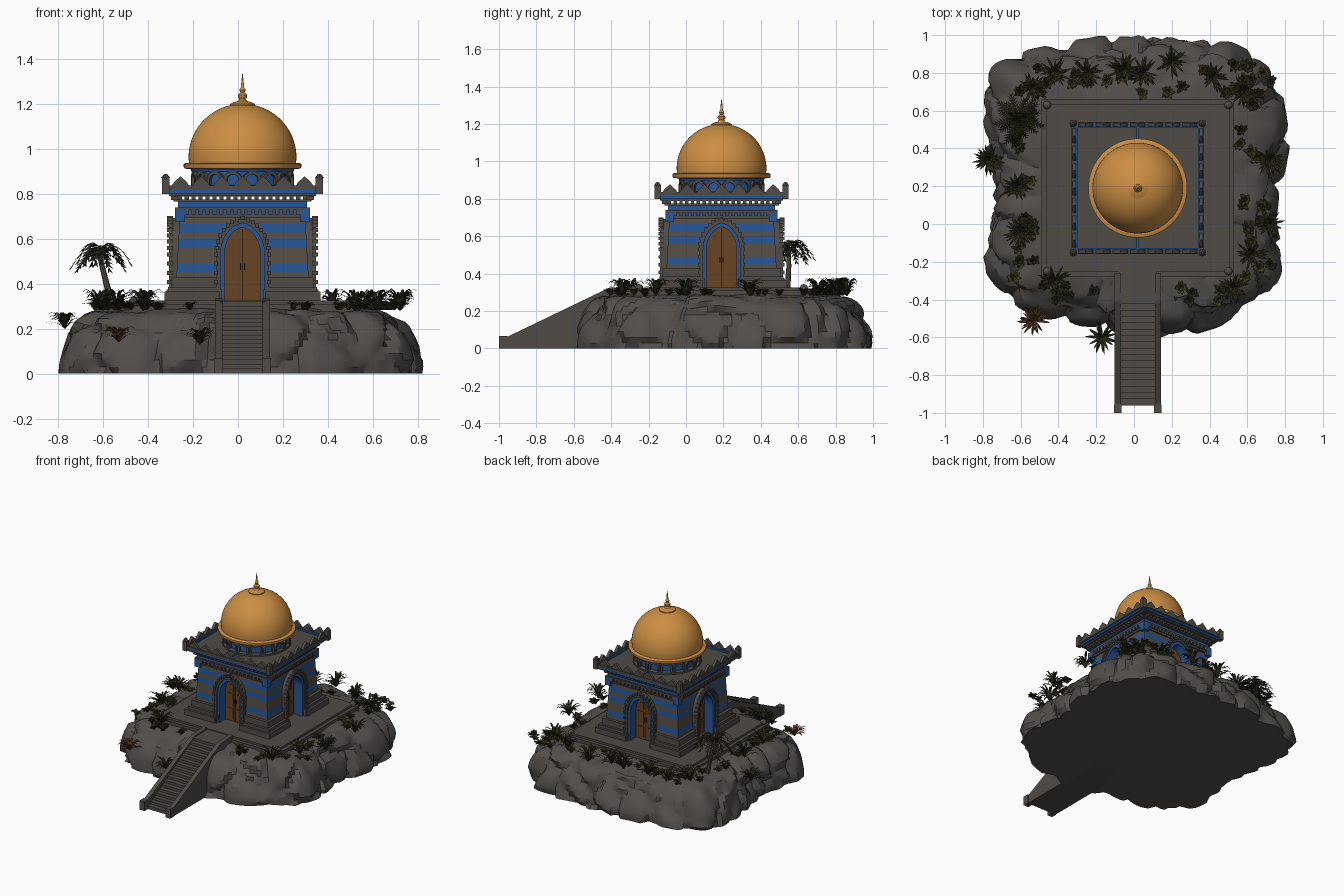
import bpy, bmesh, math, random
from mathutils import Vector, Matrix, noise

random.seed(4)
cube = bpy.data.objects.get("Cube")
if cube:
    bpy.data.objects.remove(cube, do_unlink=True)

CX, CY = 0.02, 0.19  # centre of the building


def material(name, r, g, b):
    m = bpy.data.materials.new(name)
    m.use_nodes = True
    m.diffuse_color = (r, g, b, 1)
    bsdf = next(n for n in m.node_tree.nodes if n.type == 'BSDF_PRINCIPLED')
    bsdf.inputs["Base Color"].default_value = (r, g, b, 1)
    bsdf.inputs["Roughness"].default_value = 0.8
    return m


ROCK = material("rock grey", .085, .078, .07)
STONE = material("masonry grey", .08, .072, .063)
WALL = material("wall brown grey", .095, .078, .062)
BLUE = material("tile blue", .02, .095, .32)
GOLD = material("dome gold", .6, .27, .055)
WOOD = material("door brown", .14, .056, .018)
DARK = material("dark leaf", .022, .02, .007)
OLIVE = material("olive leaf", .05, .047, .012)
RUST = material("rust leaf", .09, .036, .013)


def finish(name, bm, mats, angle=None, recalc=True):
    if recalc:
        bmesh.ops.recalc_face_normals(bm, faces=bm.faces)
    me = bpy.data.meshes.new(name)
    bm.to_mesh(me)
    bm.free()
    for m in mats:
        me.materials.append(m)
    ob = bpy.data.objects.new(name, me)
    bpy.context.collection.objects.link(ob)
    bpy.ops.object.select_all(action='DESELECT')
    ob.select_set(True)
    bpy.context.view_layer.objects.active = ob
    if angle:
        bpy.ops.object.shade_smooth_by_angle(angle=math.radians(angle))
    return ob


def face(bm, verts, mi=0):
    f = bm.faces.new(verts)
    f.material_index = mi


def box(bm, u0, u1, d0, d1, z0, z1, M=Matrix(), mi=0):
    """Box between two corners, placed by M."""
    size = Matrix.Diagonal((abs(u1 - u0), abs(d1 - d0), z1 - z0, 1))
    mid = Matrix.Translation(((u0 + u1) / 2, (d0 + d1) / 2, (z0 + z1) / 2))
    new = bmesh.ops.create_cube(bm, size=1, matrix=M @ mid @ size)["verts"]
    for f in {f for v in new for f in v.link_faces}:
        f.material_index = mi


def slab(bm, half, z0, z1, mi=0):
    box(bm, CX - half, CX + half, CY - half, CY + half, z0, z1, mi=mi)


def prism(bm, pts, d0, d1, M, mi=0):
    """Outline of (u, z) pushed outwards from depth d0 to d1."""
    a, b = ([bm.verts.new(M @ Vector((u, -d, z))) for u, z in pts] for d in (d0, d1))
    face(bm, a, mi)
    face(bm, b, mi)
    for i in range(len(pts)):
        j = (i + 1) % len(pts)
        face(bm, (a[i], a[j], b[j], b[i]), mi)


def arch(w, z0, spring, apex):
    """Slightly pointed arch, from its right foot over to its left foot."""
    half = [(w, z0 + (spring - z0) * i / 5) for i in range(5)]
    for i in range(9):
        t = i / 8
        half.append((w * math.cos(t * math.pi / 2),
                     spring + (apex - spring) * (.8 * math.sin(t * math.pi / 2) + .2 * t)))
    return half[:-1] + [(0, apex)] + [(-u, z) for u, z in half[-2::-1]]


def arch_band(bm, outer, inner, d0, d1, M, mi=0):
    rows = [[bm.verts.new(M @ Vector((u, -d, z))) for u, z in pts]
            for pts, d in ((outer, d0), (outer, d1), (inner, d1), (inner, d0))]
    for r in range(4):
        a, b = rows[r], rows[(r + 1) % 4]
        for i in range(len(a) - 1):
            face(bm, (a[i], a[i + 1], b[i + 1], b[i]), mi)
    for i in (0, -1):
        face(bm, [r[i] for r in rows], mi)


def lathe(bm, profile, n, mi=0):
    rings = [[bm.verts.new((CX + r * math.cos(k * math.tau / n), CY + r * math.sin(k * math.tau / n), z))
              for k in range(n)] for r, z in profile]
    for a, b in zip(rings, rings[1:]):
        for k in range(n):
            face(bm, (a[k], a[k - 1], b[k - 1], b[k]), mi)
    face(bm, rings[0], mi)
    face(bm, rings[-1], mi)


def turned(angle):
    return Matrix.Translation((CX, CY, 0)) @ Matrix.Rotation(angle, 4, 'Z')


SIDES = [turned(k * math.pi / 2) for k in range(4)]

# Rock island: rings lofted from an outline, cracked into boulders
outline = [(.78, .2), (.83, .6), (.74, .85), (.52, .97), (.25, 1), (-.04, 1), (-.35, .97), (-.62, .91),
           (-.76, .85), (-.83, .6), (-.75, .3), (-.78, .1), (-.79, -.27), (-.64, -.46), (-.4, -.52),
           (-.15, -.57), (.15, -.61), (.35, -.59), (.55, -.5), (.7, -.42), (.8, -.28), (.77, 0)]
polar = sorted((math.atan2(y - .2, x) % math.tau, math.hypot(x, y - .2)) for x, y in outline)
polar = [(polar[-1][0] - math.tau, polar[-1][1])] + polar + [(polar[0][0] + math.tau, polar[0][1])]


def reach(a):
    for (a0, r0), (a1, r1) in zip(polar, polar[1:]):
        if a0 <= a <= a1:
            return r0 + (r1 - r0) * (a - a0) / (a1 - a0)


levels = [(0, 1), (.03, 1), (.06, .995), (.09, .985), (.12, .975), (.15, .96), (.18, .945), (.205, .93),
          (.23, .91), (.25, .885), (.265, .855), (.277, .81), (.285, .75), (.29, .65), (.29, .4)]
N = 200
bm = bmesh.new()
rings = []
for z, f in levels:
    ring = []
    for k in range(N):
        a = k * math.tau / N
        p = Vector((math.cos(a), math.sin(a), 0)) * reach(a) * f + Vector((0, .2, z))
        near = noise.voronoi(Vector((p.x * 4.5, p.y * 4.5, z * 4)))[0]
        crack = max(0, 1 - (near[1] - near[0]) * 3.5) if f > .7 else 0
        dent = .05 * crack + .022 * (.5 + .5 * noise.noise(p * 11)) * (f > .7)
        out = Vector((math.cos(a), math.sin(a), 0))
        lift = noise.noise(p * 7) * .012 - crack * .012 if z > .2 else 0
        ring.append(bm.verts.new(p - out * dent + Vector((0, 0, lift))))
    rings.append(ring)
for a, b in zip(rings, rings[1:]):
    for k in range(N):
        face(bm, (a[k - 1], a[k], b[k], b[k - 1]))
face(bm, rings[0])
face(bm, rings[-1])
finish("rock_island", bm, [ROCK], 28)

# Terrace with a raised border and corner studs
bm = bmesh.new()
box(bm, CX - .51, CX + .51, CY - .47, CY + .47, .24, .31)
box(bm, CX - .485, CX + .485, CY - .445, CY + .445, .3, .325)
for sx in (-1, 1):
    for sy in (-1, 1):
        bmesh.ops.create_uvsphere(bm, u_segments=12, v_segments=8, radius=.022,
                                  matrix=Matrix.Translation((CX + sx * .48, CY + sy * .44, .322)))
finish("terrace", bm, [STONE], 30)

# Staircase with sloping side walls
bm = bmesh.new()
STEPS = 17
for i in range(STEPS):
    y = -.96 + i * .57 / STEPS
    box(bm, CX - .1, CX + .1, y, -.25, 0, .025 + .295 * i / (STEPS - 1))
side = [(-1, 0), (-1, .06), (-.95, .065), (-.41, .325), (-.26, .335), (-.26, 0)]
along = Matrix.Translation((CX, 0, 0)) @ Matrix.Rotation(math.pi / 2, 4, 'Z')
for s in (-1, 1):
    prism(bm, side, s * .09, s * .122, along)
    box(bm, CX + s * .086, CX + s * .126, -1, -.955, 0, .068)
finish("staircase", bm, [STONE])

# Banded tapering walls with four arched openings cut in
bm = bmesh.new()
heights = [.32, .45, .49, .56, .6, .628, .668, .72]
rows = []
for z in heights:
    h = .3 - .022 * (z - .32) / .4
    rows.append([bm.verts.new((CX + x * h, CY + y * h, z)) for x, y in ((-1, -1), (1, -1), (1, 1), (-1, 1))])
for i, (a, b) in enumerate(zip(rows, rows[1:])):
    for k in range(4):
        face(bm, (a[k - 1], a[k], b[k], b[k - 1]), i % 2)
face(bm, rows[0])
face(bm, rows[-1])
walls = finish("banded_walls", bm, [WALL, BLUE])
bm = bmesh.new()
for M in SIDES:
    prism(bm, arch(.09, .3, .53, .66), .235, .4, M)
cutter = finish("opening_cutter", bm, [WALL])
cutter.hide_render = True
cut = walls.modifiers.new("openings", 'BOOLEAN')
cut.object = cutter
cut.operation = 'DIFFERENCE'
cut.solver = 'EXACT'
bpy.context.view_layer.objects.active = walls
bpy.ops.object.modifier_apply(modifier=cut.name)
bpy.data.objects.remove(cutter, do_unlink=True)

# Stepped plinth at the corners
bm = bmesh.new()
for sx in (-1, 1):
    for sy in (-1, 1):
        for h, z in ((.348, .365), (.332, .385), (.315, .43)):
            box(bm, CX + sx * .1, CX + sx * h, CY + sy * .1, CY + sy * h, .32, z)
finish("plinth", bm, [STONE])

# Door surrounds: blue lining, stone moulding and beaded edge
bm = bmesh.new()
doors = bmesh.new()
for M in SIDES:
    inner, mid, outer = arch(.08, .325, .53, .65), arch(.098, .325, .53, .67), arch(.118, .325, .53, .692)
    arch_band(bm, mid, inner, .23, .318, M, 1)
    arch_band(bm, outer, mid, .26, .328, M, 0)
    for u, z in outer[1:-1]:
        box(bm, u - .008, u + .008, -.336, -.31, z - .009, z + .009, M)
    for s in (-1, 1):
        box(bm, s * .092, s * .125, -.338, -.26, .325, .375, M)
    # Double door with raised panels and dark centre gap
    prism(doors, arch(.082, .325, .53, .652), .225, .25, M)
    box(doors, -.002, .002, -.254, -.249, .325, .64, M, 1)
    for s in (-1, 1):
        for z0, z1 in ((.345, .42), (.435, .53), (.545, .595)):
            box(doors, s * .014, s * .064 if z0 < .5 else s * .05, -.256, -.249, z0, z1, M)
        box(doors, s * .006, s * .011, -.262, -.249, .46, .49, M, 1)
finish("door_surrounds", bm, [STONE, BLUE], 30)
finish("doors", doors, [WOOD, DARK])

# Cornice: mouldings, blue frieze and dentils
bm = bmesh.new()
for half, z0, z1, mi in ((.29, .695, .708, 0), (.3, .728, .74, 0), (.287, .7, .77, 1), (.306, .765, .775, 0),
                         (.32, .788, .8, 0), (.342, .8, .815, 1), (.328, .79, .82, 0)):
    slab(bm, half, z0, z1, mi)
for M in SIDES:
    for i in range(-9, 10):
        u = i * .031
        box(bm, u - .009, u + .009, -.3, -.28, .708, .73, M)
        box(bm, u - .009, u + .009, -.318, -.28, .773, .79, M)
    box(bm, .255, .3, -.3, -.255, .675, .728, M, 1)
finish("cornice", bm, [STONE, BLUE])

# Parapet with pointed merlons, corner posts and roof ribs
bm = bmesh.new()
for M in SIDES:
    box(bm, -.345, .345, -.345, -.318, .812, .832, M, 1)
    box(bm, -.348, .348, -.35, -.33, .818, .836, M)
    for i in range(-3, 4):
        u = i * .092
        prism(bm, [(u - .042, .83), (u + .042, .83), (u + .03, .85), (u, .878), (u - .03, .85)], .326, .346, M)
    box(bm, .325, .358, -.358, -.325, .8, .872, M)
    bmesh.ops.create_cone(bm, cap_ends=True, segments=8, radius1=.02, radius2=.006, depth=.018,
                          matrix=M @ Matrix.Translation((.342, -.342, .88)))
for M in SIDES[::2]:
    box(bm, -.007, .007, -.33, -.2, .815, .829, M, 1)
finish("parapet", bm, [STONE, BLUE])

# Drum with a ring of blind arches
bm = bmesh.new()
lathe(bm, [(.212, .815), (.212, .91)], 48, 1)
lathe(bm, [(.232, .815), (.232, .832), (.222, .838)], 48)
lathe(bm, [(.226, .896), (.232, .912)], 48, 1)
for k in range(16):
    M = turned((k + .5) * math.tau / 16)
    arch_band(bm, arch(.04, .83, .868, .9), arch(.026, .83, .865, .887), .205, .226, M)
finish("drum", bm, [STONE, BLUE], 30)

# Golden dome, ring and finial
bm = bmesh.new()
lathe(bm, [(.22, .908), (.258, .912), (.262, .92), (.262, .932), (.254, .937), (.235, .937)], 64)
lathe(bm, [(.238, .93)] + [(.24 * math.cos(i * math.pi / 40), .962 + .238 * math.sin(i * math.pi / 40))
                           for i in range(20)], 64)
finial = [(.055, 1.18), (.055, 1.2), (.04, 1.207), (.022, 1.212), (.014, 1.222), (.021, 1.232), (.021, 1.24),
          (.009, 1.25), (.014, 1.262), (.007, 1.274), (.005, 1.3), (.001, 1.333)]
lathe(bm, finial, 20)
finish("golden_dome", bm, [GOLD], 35)


def leaf(bm, base, ang, r, h, w, mi=0):
    out, side = Vector((math.cos(ang), math.sin(ang), 0)), Vector((-math.sin(ang), math.cos(ang), 0))
    spine = lambda t: base + out * r * t + Vector((0, 0, h * (2.6 * t - 1.9 * t * t)))
    rows = [[bm.verts.new(spine(t) + side * s * w * k) for s in (-1, 1)] for t, k in ((0, .5), (.4, 1), (.75, .7))]
    for a, b in zip(rows, rows[1:]):
        face(bm, (a[0], a[1], b[1], b[0]), mi)
    face(bm, (rows[-1][0], rows[-1][1], bm.verts.new(spine(1))), mi)


def tuft(bm, pos, r, h, n, w, mi=0):
    for k in range(n):
        s = random.uniform(.55, 1.1)
        leaf(bm, Vector(pos), k * 2.4 + random.random(), r * s, h * random.uniform(.5, 1.5), w, mi)


# Spiky tufts on the top and hanging on the cliffs
bm = bmesh.new()
for x, y in ((-.54, .72), (-.42, .8), (-.25, .8), (-.06, .82), (.05, .8), (.2, .86), (.42, .78), (-.62, .2),
             (-.6, -.04), (.72, 0), (.62, -.16), (.58, .7), (.72, .34), (-.42, -.3), (.52, -.34)):
    tuft(bm, (x, y, .28), .09, .075, 30, .007)
for x, y, z, mi in ((-.53, -.51, .14, 1), (-.17, -.6, .13, 0), (-.77, .34, .2, 0)):
    tuft(bm, (x, y, z), .085, .06, 34, .007, mi)
finish("spiky_tufts", bm, [DARK, RUST], recalc=False)

# Low shrubs scattered around the terrace
bm = bmesh.new()
count = 0
while count < 80:
    x, y = random.uniform(-.68, .74), random.uniform(-.42, .84)
    if (abs(x - CX) < .54 and abs(y - CY) < .5) or (abs(x - CX) < .17 and y < 0) or (x < -.5 and y < -.32):
        continue
    tuft(bm, (x, y, .283), .04, .03, 14, .011, count % 2)
    count += 1
finish("low_shrubs", bm, [DARK, OLIVE], recalc=False)

# Palm: curved trunk and feathered fronds
bm = bmesh.new()
path = [Vector((-.555, .54, .27)), Vector((-.575, .545, .36)), Vector((-.595, .55, .44)), Vector((-.615, .55, .52))]
trunk = [[bm.verts.new(p + Vector((math.cos(k * math.tau / 8), math.sin(k * math.tau / 8), 0)) * (.017 - .002 * i))
          for k in range(8)] for i, p in enumerate(path)]
for a, b in zip(trunk, trunk[1:]):
    for k in range(8):
        face(bm, (a[k - 1], a[k], b[k], b[k - 1]), 1)
for f in range(17):
    ang, r, up = f * 2.4, random.uniform(.1, .14), random.uniform(.03, .15)
    out, side = Vector((math.cos(ang), math.sin(ang), 0)), Vector((-math.sin(ang), math.cos(ang), 0))
    spine = [path[-1] + out * r * t + Vector((0, 0, up * 2 * t - (up + .05) * 1.6 * t * t))
             for t in (i / 9 for i in range(10))]
    for i in range(9):
        for s in (-1, 1):
            tip = spine[i + 1] + side * s * .03 * math.sin((i + 1.5) / 11 * math.pi) + out * .012 - Vector((0, 0, .01))
            face(bm, [bm.verts.new(p) for p in (spine[i], spine[i + 1], tip)])
finish("palm", bm, [DARK, WALL], recalc=False)
